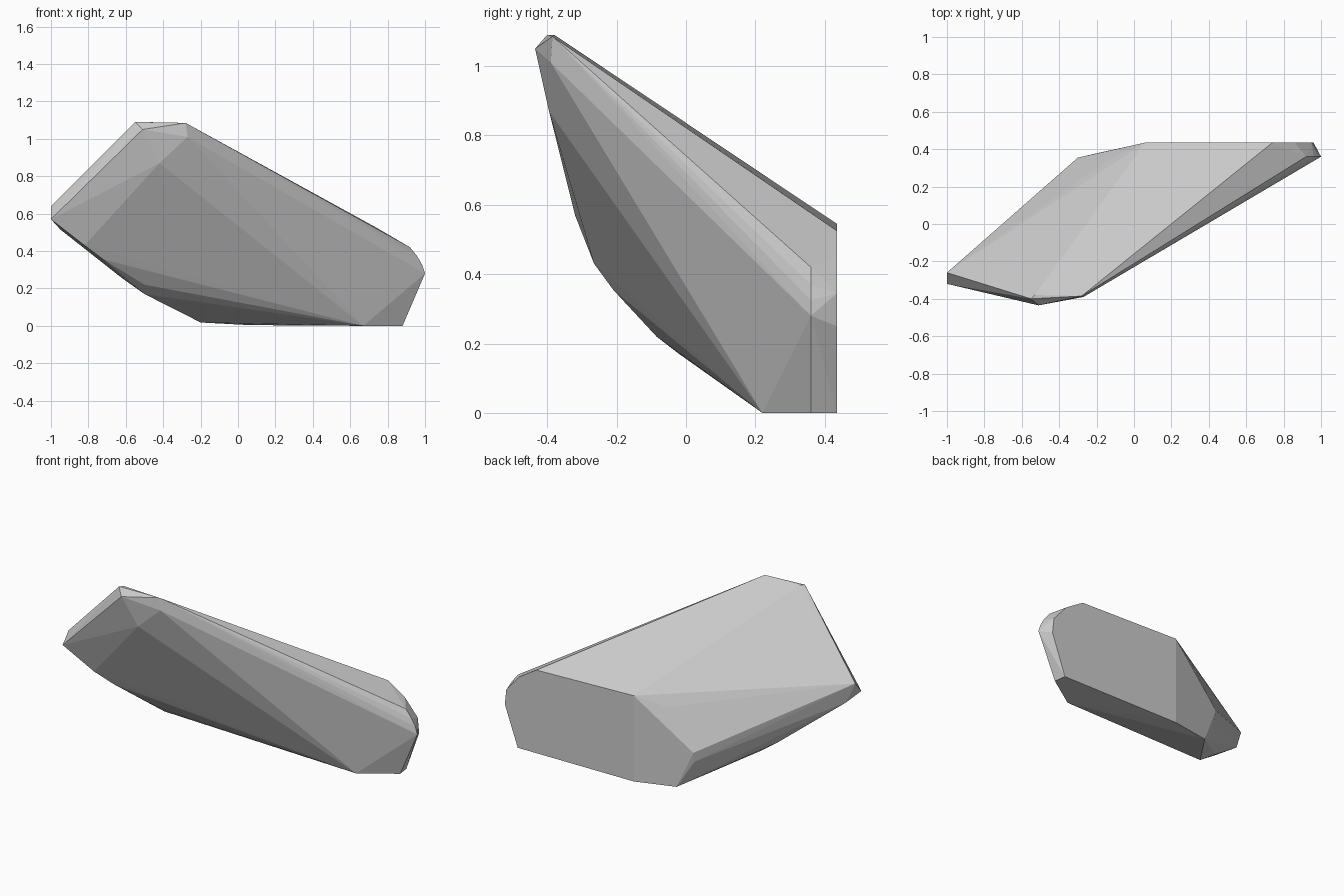
import bpy, bmesh

# flat back end (x, z) lying on y = 0.435
BACK_Y = 0.435
back = [(0.06, 0.545), (0.74, 0.525), (0.86, 0.45), (0.95, 0.345),
        (0.96, 0.25), (0.87, 0.0), (0.06, 0.004)]
# bevelled ring just ahead of the back end (x, z)
RING_Y = 0.36
ring = [(0.92, 0.42), (0.96, 0.37), (0.985, 0.325), (1.0, 0.28), (0.88, 0.0)]

# pointed front top
tip = [(-0.51, -0.435, 1.05), (-0.55, -0.40, 1.09), (-0.53, -0.38, 1.09),
       (-0.28, -0.385, 1.085), (-0.27, -0.39, 1.01), (-0.42, -0.395, 0.87)]
# left edge and curved belly
belly = [(-1.0, -0.26, 0.64), (-1.0, -0.32, 0.57), (-0.95, -0.24, 0.515),
         (-0.82, -0.265, 0.43), (-0.72, -0.21, 0.355), (-0.62, -0.03, 0.255),
         (-0.50, -0.085, 0.22), (-0.50, -0.02, 0.17), (0.67, 0.22, 0.0)]
# rear left corner
corner = [(-0.12, 0.355, 0.49), (-0.30, 0.355, 0.25), (-0.30, 0.345, 0.19),
          (-0.20, 0.378, 0.018)]

points = [(x, BACK_Y, z) for x, z in back] + [(x, RING_Y, z) for x, z in ring]
points += tip + belly + corner

# faceted convex stone wrapped around the sections
bm = bmesh.new()
for p in points:
    bm.verts.new(p)
res = bmesh.ops.convex_hull(bm, input=bm.verts[:])
loose = [v for v in bm.verts if not v.link_faces]
bmesh.ops.delete(bm, geom=loose, context='VERTS')
bmesh.ops.dissolve_limit(bm, angle_limit=0.01, verts=bm.verts[:], edges=bm.edges[:])
bmesh.ops.recalc_face_normals(bm, faces=bm.faces[:])
mesh = bpy.data.meshes.new("faceted_rock")
bm.to_mesh(mesh)
bm.free()
rock = bpy.data.objects.new("faceted_rock", mesh)
bpy.context.collection.objects.link(rock)
